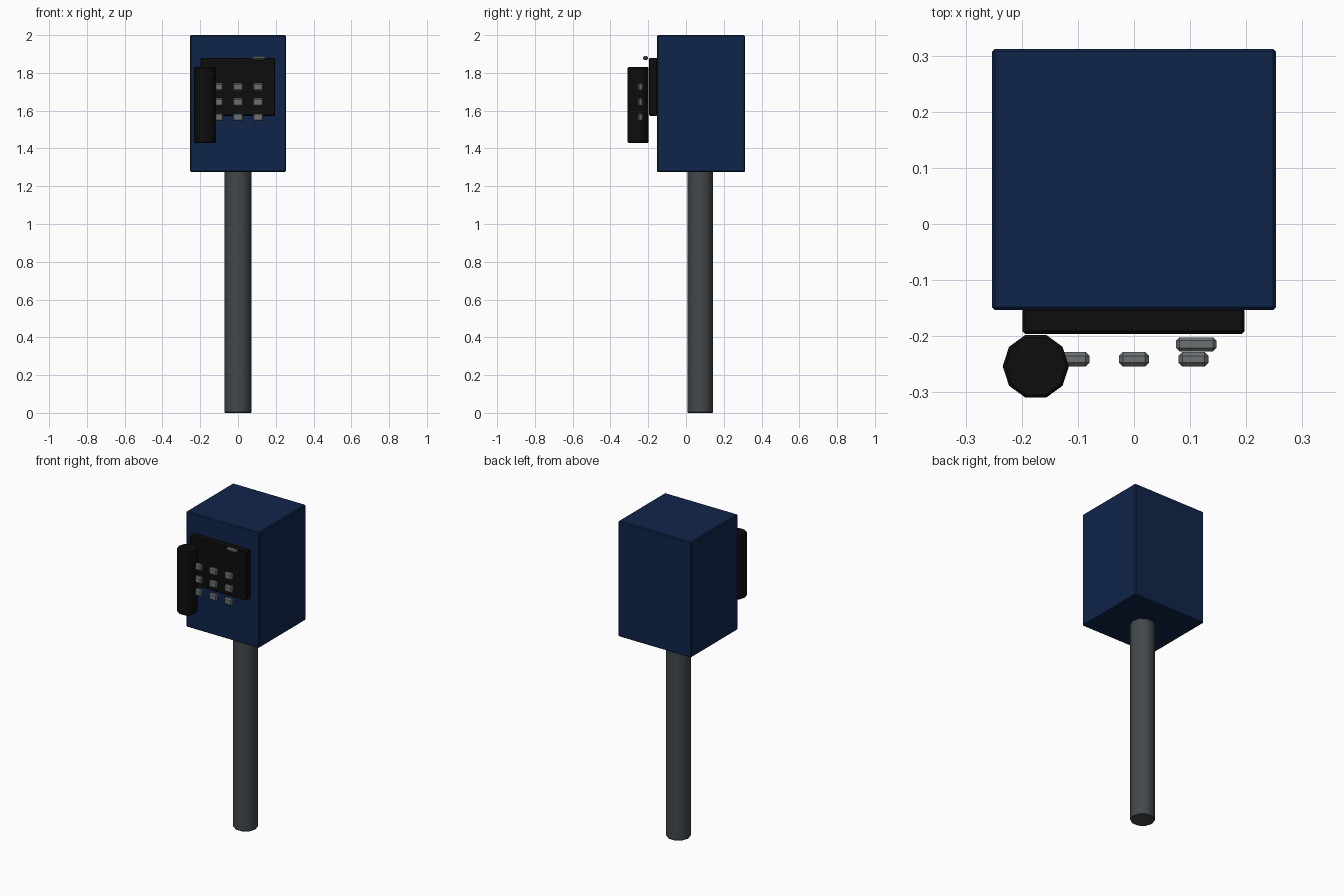
import bpy, math

if "Cube" in bpy.data.objects:
    bpy.data.objects.remove(bpy.data.objects["Cube"])


def material(name, rgb):
    m = bpy.data.materials.new(name)
    m.diffuse_color = (*rgb, 1)
    m.use_nodes = True
    m.node_tree.nodes["Principled BSDF"].inputs["Base Color"].default_value = m.diffuse_color
    return m


BLUE = material("navy_blue", (0.005, 0.018, 0.07))
BLACK = material("black", (0.004, 0.004, 0.004))
STEEL = material("dark_steel", (0.055, 0.065, 0.073))
GREY = material("button_grey", (0.15, 0.165, 0.17))


def finish(name, mat, bevel):
    ob = bpy.context.object
    ob.name = name
    ob.data.materials.append(mat)
    bpy.ops.object.transform_apply(location=False, rotation=True, scale=True)
    mod = ob.modifiers.new("soft_edges", 'BEVEL')
    mod.width = bevel
    mod.segments = 1
    mod.limit_method = 'ANGLE'
    mod.angle_limit = math.radians(50)
    return ob


def box(name, x, y, z, mat, bevel):
    """Box from (min, max) pairs on each axis."""
    spans = (x, y, z)
    bpy.ops.mesh.primitive_cube_add(size=1, location=[(a + b) / 2 for a, b in spans])
    bpy.context.object.scale = [b - a for a, b in spans]
    return finish(name, mat, bevel)


def rod(name, x, y, z, radius, mat, bevel):
    """Ten-sided upright rod with a corner pointing along x."""
    bpy.ops.mesh.primitive_cylinder_add(vertices=10, radius=radius, depth=z[1] - z[0],
                                        location=(x, y, (z[0] + z[1]) / 2),
                                        rotation=(0, 0, math.pi / 2))
    ob = finish(name, mat, bevel)
    bpy.ops.object.shade_smooth_by_angle(angle=math.radians(40))
    return ob


# Post and cabinet
rod("post", 0, 0.075, (0, 1.28), 0.071, STEEL, 0.004)
box("cabinet", (-0.253, 0.253), (-0.153, 0.312), (1.275, 2.0), BLUE, 0.005)

# Front panel and handset
box("front_panel", (-0.199, 0.197), (-0.196, -0.15), (1.573, 1.88), BLACK, 0.005)
rod("handset", -0.175, -0.2535, (1.43, 1.83), 0.059, BLACK, 0.005)

# Coin slot above the keys
box("coin_slot", (0.075, 0.147), (-0.227, -0.202), (1.869, 1.889), GREY, 0.006)

# Three by three keypad
for row in range(3):
    for col in range(3):
        cx = (col - 1) * 0.106
        cz = 1.725 - row * 0.08
        box(f"key_{row}_{col}", (cx - 0.027, cx + 0.027), (-0.254, -0.228),
            (cz - 0.021, cz + 0.021), GREY, 0.007)
